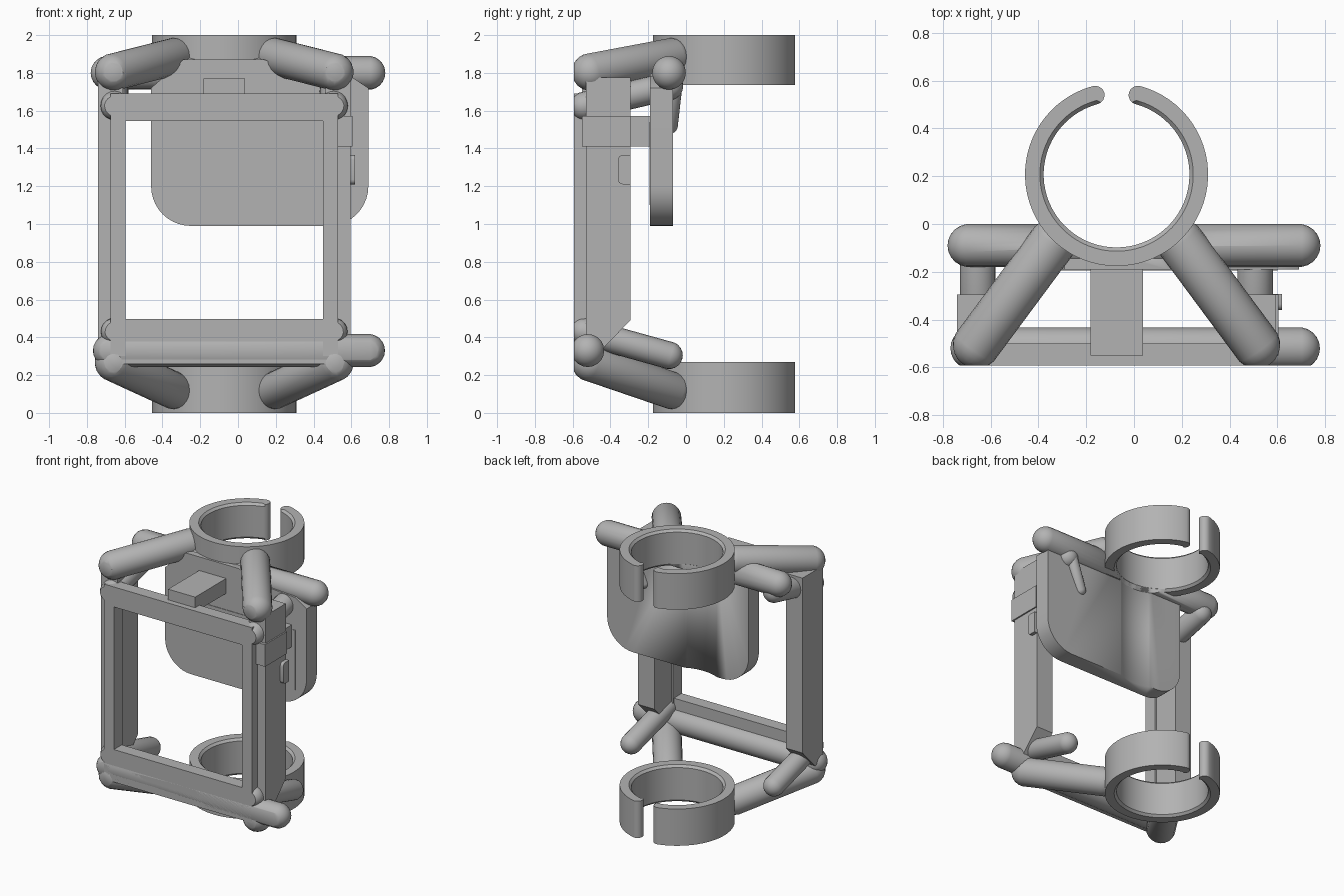
import bpy, bmesh, math
from mathutils import Vector

if "Cube" in bpy.data.objects:
    bpy.data.objects.remove(bpy.data.objects["Cube"])

CX, RING_Y = -0.073, 0.207     # mirror plane of the frame, axis of the clamps
R_OUT, R_IN = 0.383, 0.305
FRONT = -0.592                 # flat front plane

grey = bpy.data.materials.new("grey plastic")
grey.use_nodes = True
grey.diffuse_color = (0.45, 0.45, 0.45, 1)
grey.node_tree.nodes["Principled BSDF"].inputs["Base Color"].default_value = (0.45, 0.45, 0.45, 1)


def finish(bm, name, smooth=True):
    bmesh.ops.recalc_face_normals(bm, faces=bm.faces)
    mesh = bpy.data.meshes.new(name)
    bm.to_mesh(mesh)
    bm.free()
    mesh.materials.append(grey)
    ob = bpy.data.objects.new(name, mesh)
    bpy.context.collection.objects.link(ob)
    if smooth:
        bpy.context.view_layer.objects.active = ob
        ob.select_set(True)
        bpy.ops.object.shade_smooth_by_angle(angle=math.radians(35))
        ob.select_set(False)
    return ob


def box(name, x, y, z):
    bm = bmesh.new()
    bmesh.ops.create_cube(bm, size=1)
    for v in bm.verts:
        v.co = [(a + b) / 2 + c * (b - a) for c, (a, b) in zip(v.co, (x, y, z))]
    return finish(bm, name, False)


def prism(name, points, place, lo, hi):
    """Extrude a 2D outline between lo and hi; place maps (u, v, depth) to xyz."""
    bm = bmesh.new()
    a, b = ([bm.verts.new(place(u, v, d)) for u, v in points] for d in (lo, hi))
    bm.faces.new(a)
    bm.faces.new(b)
    for i in range(len(a)):
        bm.faces.new((a[i - 1], a[i], b[i], b[i - 1]))
    return finish(bm, name)


def capsule(name, p, q, r):
    """Round-ended tube from p to q, trimmed flat at the front plane."""
    p, q = Vector(p), Vector(q)
    bm = bmesh.new()
    bmesh.ops.create_uvsphere(bm, u_segments=20, v_segments=11, radius=r)
    turn = (q - p).to_track_quat("Z", "Y")
    for v in bm.verts:
        if v.co.z > 0:
            v.co.z += (q - p).length
        v.co = p + turn @ v.co
    cut = bmesh.ops.bisect_plane(bm, geom=bm.verts[:] + bm.edges[:] + bm.faces[:],
                                 plane_co=(0, FRONT, 0), plane_no=(0, -1, 0), clear_outer=True)
    edges = [e for e in cut["geom_cut"] if isinstance(e, bmesh.types.BMEdge)]
    if edges:
        bmesh.ops.contextual_create(bm, geom=edges)
    return finish(bm, name)


def arc(cx, cy, r, a, b, n):
    return [(cx + r * math.cos(a + (b - a) * i / n), cy + r * math.sin(a + (b - a) * i / n))
            for i in range(n + 1)]


def clamp(name, z0, z1):
    """Open C-shaped clamp with rounded tips and chamfered bore."""
    mid, tip = (R_OUT + R_IN) / 2, (R_OUT - R_IN) / 2
    gap, c = 0.262, 0.016
    a, b = math.pi / 2 + gap, math.pi * 2.5 - gap
    bm = bmesh.new()
    loops = []
    for z, inner in ((z0, R_IN + c), (z0 + c, R_IN), (z1 - c, R_IN), (z1, R_IN + c)):
        pts = arc(CX, RING_Y, R_OUT, a, b, 64)
        pts += arc(CX + mid * math.cos(b), RING_Y + mid * math.sin(b), tip, b, b + math.pi, 8)[1:-1]
        pts += arc(CX, RING_Y, inner, b, a, 64)
        pts += arc(CX + mid * math.cos(a), RING_Y + mid * math.sin(a), tip, a + math.pi, a + 2 * math.pi, 8)[1:-1]
        loops.append([bm.verts.new((x, y, z)) for x, y in pts])
    for lo, hi in zip(loops, loops[1:]):
        for i in range(len(lo)):
            bm.faces.new((lo[i - 1], lo[i], hi[i], hi[i - 1]))
    bm.faces.new(loops[0])
    bm.faces.new(loops[-1])
    return finish(bm, name)


def upright(u, v, d):
    return (u, d, v)


def sideways(u, v, d):
    return (d, u, v)


# Clamps
clamp("lower_clamp", 0, 0.27)
clamp("upper_clamp", 1.735, 2)

# Cutter that clears the clamp bore
bore = prism("bore_cutter", arc(CX, RING_Y, R_IN + 0.001, 0, math.tau * 63 / 64, 63),
             lambda u, v, d: (u, v, d), -0.2, 2.2)
bore.hide_render = True
bore.hide_set(True)
bored = []

# Mirrored tubes and posts
for side, label in ((1, "left"), (-1, "right")):
    def X(offset):
        return CX + side * offset

    bored.append(capsule(f"{label}_upper_strut", (X(0.585), -0.505, 1.805), (X(0.27), -0.08, 1.885), 0.1))
    bored.append(capsule(f"{label}_lower_strut", (X(0.585), -0.505, 0.265), (X(0.27), -0.08, 0.12), 0.1))
    capsule(f"{label}_upper_side_tube", (X(0.58), -0.54, 1.625), (X(0.58), -0.09, 1.73), 0.075)
    capsule(f"{label}_lower_side_tube", (X(0.58), -0.54, 0.43), (X(0.58), -0.09, 0.305), 0.073)
    # Side panel with tapered foot
    prism(f"{label}_side_panel",
          [(-0.53, 0.34), (-0.44, 0.34), (-0.295, 0.49), (-0.295, 1.775), (-0.53, 1.775)],
          sideways, X(0.535), X(0.668))
    box(f"{label}_front_post", sorted((X(0.522), X(0.603))), (FRONT, -0.49), (0.3, 1.69))

# Cross tubes and front bars
bored.append(capsule("rear_cross_tube", (-0.69, -0.09, 1.8), (0.69, -0.09, 1.8), 0.09))
capsule("front_cross_tube", (-0.68, -0.52, 0.33), (0.69, -0.52, 0.33), 0.088)
box("upper_front_bar", (CX - 0.6, CX + 0.6), (FRONT, -0.5), (1.545, 1.692))
box("lower_front_bar", (CX - 0.6, CX + 0.6), (FRONT, -0.5), (0.258, 0.497))

# Back plate with rounded lower corners
outline = arc(-0.25, 1.2, 0.21, math.pi, math.pi * 1.5, 10)
outline += arc(0.48, 1.2, 0.21, math.pi * 1.5, math.tau, 10)
outline += [(0.69, 1.72), (0.6, 1.78), (0.3, 1.8), (0.14, 1.87), (-0.29, 1.87), (-0.46, 1.72)]
bored.append(prism("back_plate", outline, upright, -0.19, -0.07))
prism("back_plate_panel", [(-0.4, 1.54), (-0.4, 1.37), (-0.2, 1.26), (0.15, 1.1), (0.6, 1.1), (0.6, 1.54)],
      upright, -0.194, -0.188)

# Connectors between plate and frame
box("centre_block", (-0.183, 0.037), (-0.55, -0.18), (1.66, 1.77))
box("plate_arm", (0.45, 0.57), (-0.31, -0.18), (1.41, 1.572))
box("arm_bracket", (0.5, 0.605), (-0.55, -0.295), (1.41, 1.572))
tab = arc(-0.335, 1.235, 0.025, math.pi * 1.5, math.pi, 4) + arc(-0.335, 1.34, 0.025, math.pi, math.pi / 2, 4)
prism("side_tab", tab + [(-0.293, 1.365), (-0.293, 1.21)], sideways, 0.52, 0.62)
capsule("plate_pin", (0.4, -0.085, 1.52), (0.5, -0.06, 1.74), 0.042)

for ob in bored:
    m = ob.modifiers.new("bore", "BOOLEAN")
    m.operation = "DIFFERENCE"
    m.solver = "EXACT"
    m.object = bore
